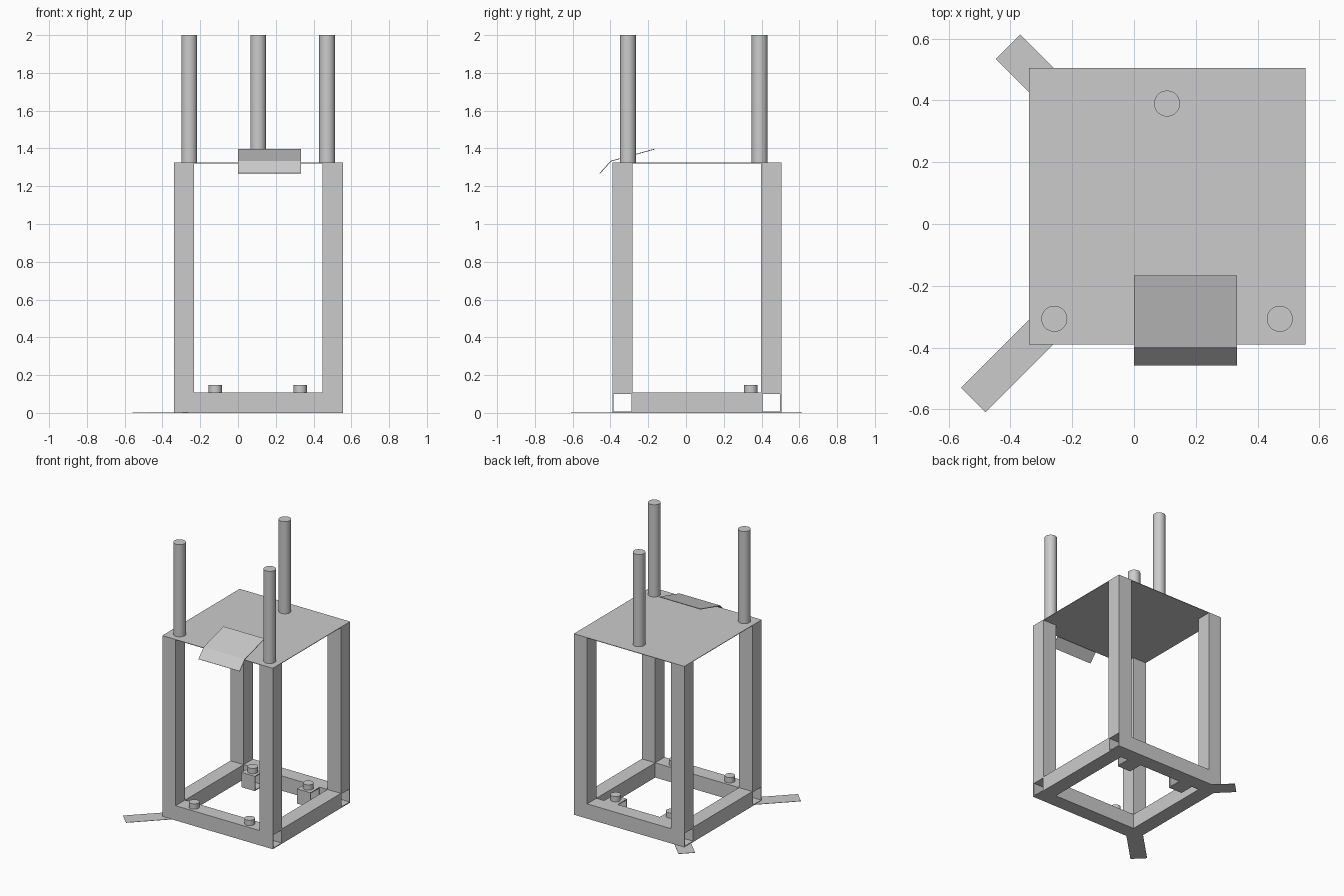
import bpy, bmesh
from math import atan2, hypot
from mathutils import Matrix, Vector

if "Cube" in bpy.data.objects:
    bpy.data.objects.remove(bpy.data.objects["Cube"], do_unlink=True)

GREY = (0.6, 0.6, 0.6, 1)
steel = bpy.data.materials.new("grey steel")
steel.use_nodes = True
steel.diffuse_color = GREY
steel.node_tree.nodes["Principled BSDF"].inputs["Base Color"].default_value = GREY

# Overall frame limits, tube size and wall
X0, X1, Y0, Y1 = -0.34, 0.555, -0.39, 0.505
TUBE, WALL, TOP = 0.108, 0.007, 1.325
H = TUBE / 2


def finish(name, bm, smooth=False):
    bmesh.ops.recalc_face_normals(bm, faces=bm.faces)
    mesh = bpy.data.meshes.new(name)
    bm.to_mesh(mesh)
    bm.free()
    mesh.materials.append(steel)
    obj = bpy.data.objects.new(name, mesh)
    bpy.context.collection.objects.link(obj)
    if smooth:
        bpy.ops.object.select_all(action="DESELECT")
        obj.select_set(True)
        bpy.context.view_layer.objects.active = obj
        bpy.ops.object.shade_smooth_by_angle()
    return obj


def square_tube(name, start, end):
    """Open-ended hollow square tube between two points."""
    start, end = Vector(start), Vector(end)
    axis = (end - start).normalized()
    side = Vector((0, 1, 0)) if abs(axis.y) < 0.5 else Vector((1, 0, 0))
    up = axis.cross(side)
    bm = bmesh.new()
    rings = []
    for point, half in ((start, H), (end, H), (end, H - WALL), (start, H - WALL)):
        rings.append([bm.verts.new(point + side * a * half + up * b * half)
                      for a, b in ((-1, -1), (1, -1), (1, 1), (-1, 1))])
    for r in range(4):
        a, b = rings[r], rings[(r + 1) % 4]
        for i in range(4):
            j = (i + 1) % 4
            bm.faces.new((a[i], a[j], b[j], b[i]))
    return finish(name, bm)


def cylinder(name, x, y, z0, z1, radius):
    bm = bmesh.new()
    bmesh.ops.create_cone(bm, cap_ends=True, segments=32, radius1=radius, radius2=radius,
                          depth=z1 - z0, matrix=Matrix.Translation((x, y, (z0 + z1) / 2)))
    return finish(name, bm, True)


def box(name, centre, size, angle=0):
    bm = bmesh.new()
    bmesh.ops.create_cube(bm, size=1, matrix=Matrix.Translation(centre)
                          @ Matrix.Rotation(angle, 4, "Z") @ Matrix.Diagonal((*size, 1)))
    return finish(name, bm)


# Bottom frame: open tubes across front and back, side tubes between them
for name, y in (("front", Y0 + H), ("back", Y1 - H)):
    square_tube(name + "_beam", (X0, y, H), (X1, y, H))
for name, x in (("right", X0 + H), ("left", X1 - H)):
    square_tube(name + "_beam", (x, Y0 + TUBE, H), (x, Y1 - TUBE, H))
    # Corner posts
    for end, y in (("front", Y0 + H), ("back", Y1 - H)):
        square_tube(f"{end}_{name}_post", (x, y, TUBE), (x, y, TOP - 0.004))

# Top plate
box("top_plate", ((X0 + X1) / 2, (Y0 + Y1) / 2, TOP - 0.002), (X1 - X0, Y1 - Y0, 0.004))

# Three upright rods
for name, x, y in (("front_right", -0.258, -0.307), ("front_left", 0.472, -0.307),
                   ("back", 0.107, 0.39)):
    cylinder(name + "_rod", x, y, TOP, 2.0, 0.042)

# Bolts on the front beam, and on short brackets inside the back beam
for name, x in (("right", -0.12), ("left", 0.33)):
    yb = Y1 - TUBE - H
    cylinder(f"front_{name}_bolt", x, Y0 + H, TUBE, 0.147, 0.035)
    cylinder(f"back_{name}_bolt", x, yb, TUBE, 0.147, 0.035)
    square_tube(f"{name}_bracket", (x - H, yb, H), (x + H, yb, H))

# Flat ground strips reaching out diagonally from two corners
for name, a, b in (("front", (-0.30, -0.35), (-0.52, -0.57)),
                   ("back", (-0.30, 0.466), (-0.408, 0.574))):
    dx, dy = b[0] - a[0], b[1] - a[1]
    box(name + "_ground_strip", ((a[0] + b[0]) / 2, (a[1] + b[1]) / 2, 0.001),
        (hypot(dx, dy), 0.112, 0.002), atan2(dy, dx))

# Bent sheet flap over the front edge
bm = bmesh.new()
profile = ((-0.456, 1.268), (-0.397, 1.333), (-0.167, 1.396))
rows = [[bm.verts.new((x, y, z)) for x in (0, 0.333)] for y, z in profile]
for a, b in zip(rows, rows[1:]):
    bm.faces.new((a[0], a[1], b[1], b[0]))
flap = finish("bent_flap", bm)
solid = flap.modifiers.new("thickness", "SOLIDIFY")
solid.thickness = 0.004
solid.offset = 0
